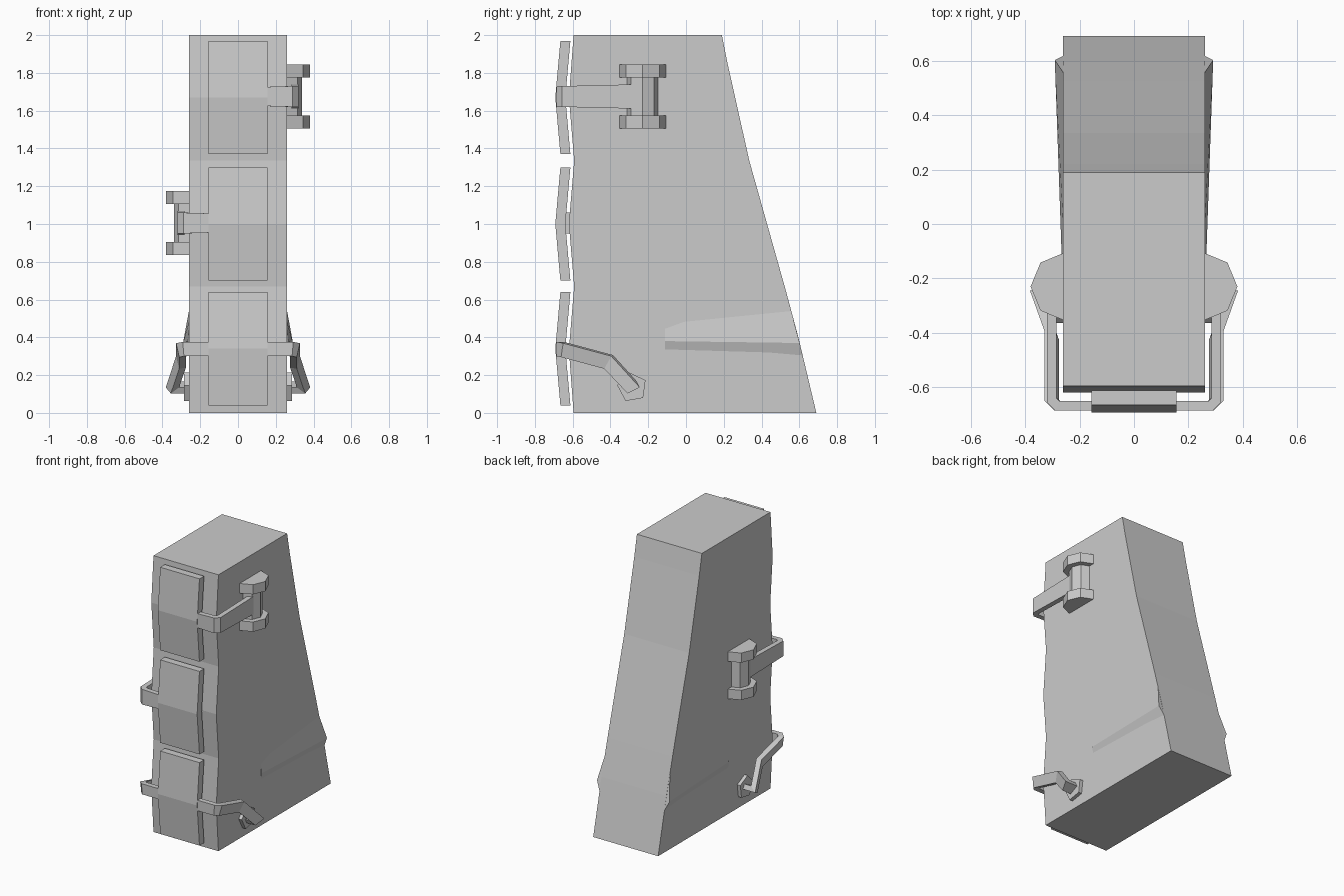
import bpy, bmesh, math
from mathutils import Vector

if "Cube" in bpy.data.objects:
    bpy.data.objects.remove(bpy.data.objects["Cube"])


def make(name, verts, faces):
    me = bpy.data.meshes.new(name)
    bm = bmesh.new()
    vs = [bm.verts.new(v) for v in verts]
    for f in faces:
        bm.faces.new([vs[i] for i in f])
    bmesh.ops.recalc_face_normals(bm, faces=bm.faces)
    bm.to_mesh(me)
    bm.free()
    ob = bpy.data.objects.new(name, me)
    bpy.context.collection.objects.link(ob)
    return ob


def loft(name, rings):
    """Closed solid through rings of equal point count."""
    n = len(rings[0])
    verts = [p for r in rings for p in r]
    faces = [list(range(n)), list(range(len(verts) - n, len(verts)))]
    for k in range(len(rings) - 1):
        for i in range(n):
            j = (i + 1) % n
            faces.append([k * n + i, k * n + j, (k + 1) * n + j, (k + 1) * n + i])
    return make(name, verts, faces)


def side_prism(name, profile, x0, x1):
    return loft(name, [[(x, y, z) for y, z in profile] for x in (x0, x1)])


def column(name, x, y, r, z0, z1):
    ring = [(x + r * math.cos(a), y + r * math.sin(a))
            for a in (i * math.pi / 4 for i in range(8))]
    return loft(name, [[(px, py, z) for px, py in ring] for z in (z0, z1)])


def bar(name, path, thick, heights, s):
    """Mitred rectangular bar along a path, mirrored in x when s is -1."""
    pts = [Vector(p) for p in path]
    segs = [(b - a).normalized() for a, b in zip(pts, pts[1:])]
    up, t, rings = Vector((0, 0, 1)), segs[0], []
    for i, p in enumerate(pts):
        m = t + segs[i] if 0 < i < len(segs) else t
        side, ring = t.cross(up), []
        for a, b in ((-1, -1), (1, -1), (1, 1), (-1, 1)):
            o = side * a * thick + up * b * heights[i]
            o -= t * (o.dot(m) / t.dot(m))
            q = p + o
            ring.append((q.x * s, q.y, q.z))
        rings.append(ring)
        if 0 < i < len(segs):
            up = t.rotation_difference(segs[i]) @ up
            t = segs[i]
    return loft(name, rings)


# Main slab: wavy front, sloping back
profile = [(-.595, 0), (-.62, .335), (-.592, .67), (-.62, 1), (-.592, 1.335),
           (-.62, 1.67), (-.595, 2), (.19, 2), (.22, 1.85), (.335, 1.335),
           (.525, .66), (.595, .4), (.69, 0)]
side_prism("body", profile, -.26, .26)

# Flared ridges low on the rear flanks
for s, tag in ((1, "right"), (-1, "left")):
    loft("flank_ridge_" + tag, [
        [(s * .255, -.11, .50), (s * .266, -.11, .38), (s * .255, -.11, .30)],
        [(s * .258, .554, .55), (s * .291, .602, .37), (s * .258, .619, .30)]])

# Bent front plates
for i, zc in enumerate((.34, 1.0, 1.67)):
    plate = [(-.665, -.30), (-.692, 0), (-.665, .30),
             (-.612, .30), (-.639, 0), (-.612, -.30)]
    side_prism(f"front_plate_{i + 1}", [(y, z + zc) for y, z in plate], -.157, .157)

# Capped posts with latch arms, one on each side
for s, zc, tag in ((1, 1.675, "right"), (-1, 1.005, "left")):
    x = s * .255
    column("post_" + tag, x, -.23, .085, zc - .12, zc + .12)
    column("post_lower_cap_" + tag, x, -.23, .125, zc - .17, zc - .1)
    column("post_upper_cap_" + tag, x, -.23, .125, zc + .1, zc + .17)
    bar("latch_arm_" + tag,
        [(.12, -.668, zc), (.282, -.668, zc), (.302, -.648, zc), (.302, -.24, zc)],
        .018, (.05, .055, .055, .065), s)

# Lower bent handles with five-sided sockets on both sides
for s, tag in ((1, "right"), (-1, "left")):
    bar("lower_handle_" + tag,
        [(.12, -.668, .338), (.282, -.668, .338), (.302, -.648, .334),
         (.302, -.41, .27), (.347, -.285, .135), (.24, -.285, .135)],
        .018, (.038, .038, .038, .038, .036, .036), s)
    ring = [(-.285 + .08 * math.cos(a), .135 + .08 * math.sin(a))
            for a in (math.radians(100 + 72 * i) for i in range(5))]
    side_prism("handle_socket_" + tag, ring, s * .25, s * .285)
